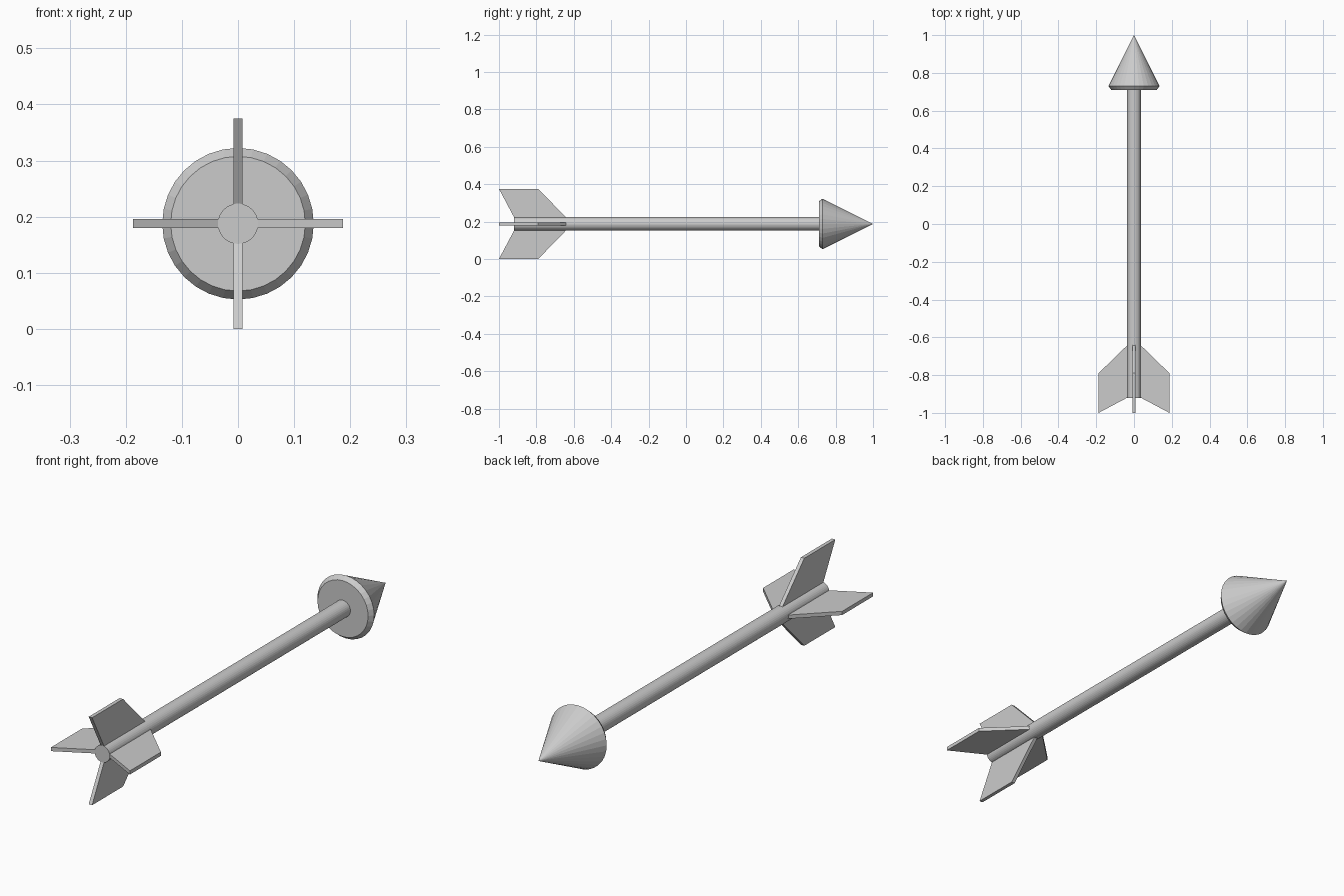
import bpy, bmesh
from math import pi, sin, cos
from mathutils import Matrix, Vector

if "Cube" in bpy.data.objects:
    bpy.data.objects.remove(bpy.data.objects["Cube"])

AXIS_Z = 0.1875
SIDES = 32


def make_object(name, bm):
    bmesh.ops.recalc_face_normals(bm, faces=bm.faces)
    mesh = bpy.data.meshes.new(name)
    bm.to_mesh(mesh)
    bm.free()
    obj = bpy.data.objects.new(name, mesh)
    obj.location.z = AXIS_Z
    bpy.context.collection.objects.link(obj)
    return obj


def lathe(name, profile):
    """Turn (radius, y) points about the y axis; zero radius makes a tip."""
    bm = bmesh.new()
    rings = []
    for r, y in profile:
        n = SIDES if r else 1
        rings.append([bm.verts.new((r * cos(2 * pi * i / SIDES), y,
                                    r * sin(2 * pi * i / SIDES))) for i in range(n)])
    for a, b in zip(rings, rings[1:]):
        for i in range(SIDES):
            j = (i + 1) % SIDES
            if len(b) == 1:
                bm.faces.new((a[i], a[j], b[0]))
            else:
                bm.faces.new((a[i], a[j], b[j], b[i]))
    for ring in (rings[0], rings[-1]):
        if len(ring) > 1:
            bm.faces.new(ring)
    return make_object(name, bm)


def fin(name, angle, thickness=0.016):
    """Swept plate, drawn as (y, radius) and turned about the shaft."""
    outline = [(-1.0, 0.1875), (-0.79, 0.1875), (-0.625, 0.018), (-0.91, 0.018)]
    bm = bmesh.new()
    face = bm.faces.new([bm.verts.new((-thickness / 2, y, r)) for y, r in outline])
    ext = bmesh.ops.extrude_face_region(bm, geom=[face])
    moved = [v for v in ext["geom"] if isinstance(v, bmesh.types.BMVert)]
    bmesh.ops.translate(bm, verts=moved, vec=Vector((thickness, 0, 0)))
    bm.transform(Matrix.Rotation(angle, 4, 'Y'))
    return make_object(name, bm)


# Shaft
lathe("shaft", [(0.036, -0.92), (0.036, 0.72)])

# Cone head with a bevelled rim
lathe("arrow_head", [(0.12, 0.71), (0.135, 0.73), (0, 1.0)])

# Four tail fins
for k, side in enumerate(("top", "right", "bottom", "left")):
    fin(f"fin_{side}", k * pi / 2)
